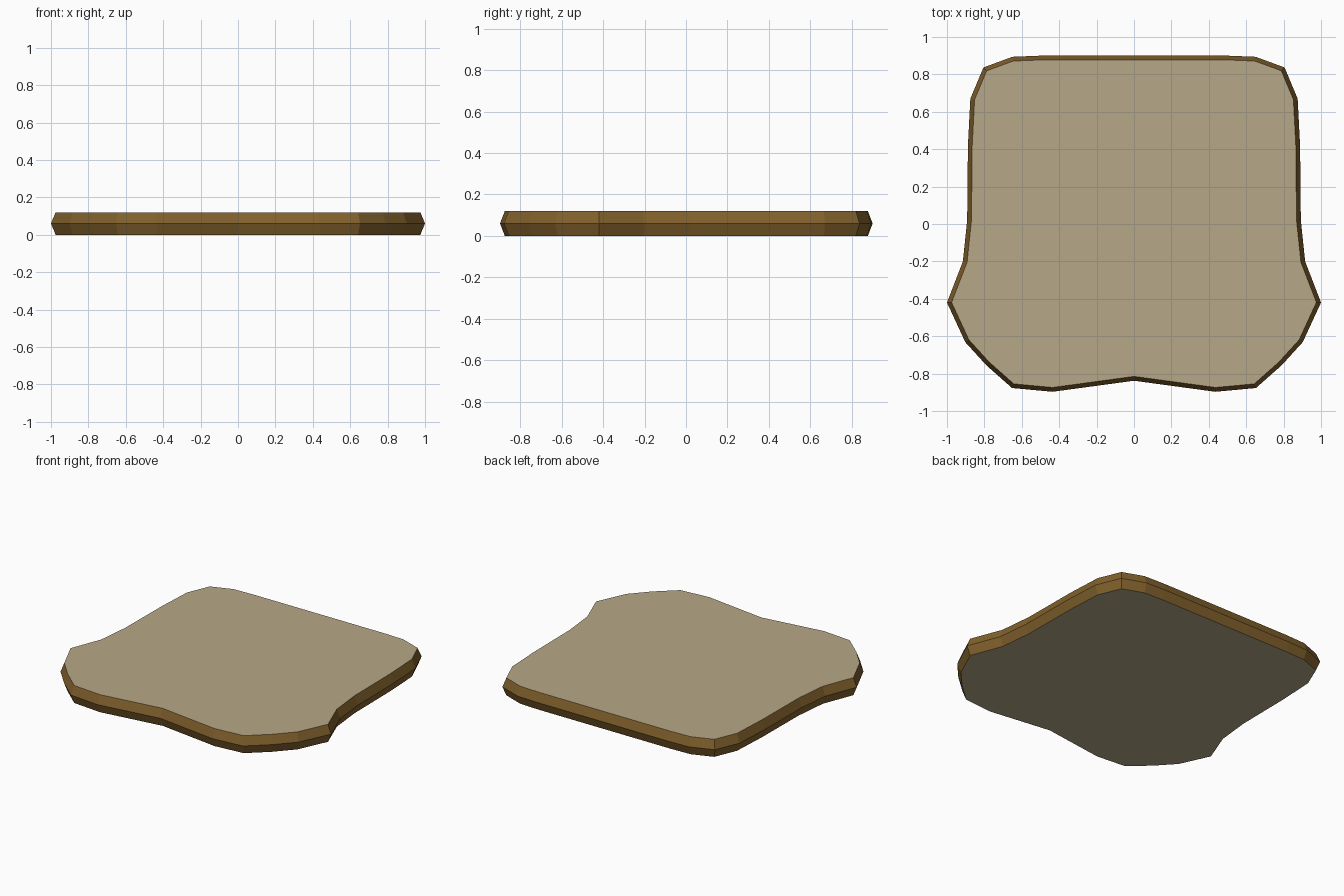
import bpy, bmesh
from mathutils import Vector

if "Cube" in bpy.data.objects:
    bpy.data.objects.remove(bpy.data.objects["Cube"])

# Right half of the widest outline, front centre to back
HALF = [(0, -0.838), (0.435, -0.897), (0.652, -0.877), (0.79, -0.755),
        (0.902, -0.632), (1.0, -0.42), (0.915, -0.2), (0.892, 0.02),
        (0.888, 0.42), (0.875, 0.67), (0.805, 0.837), (0.65, 0.894), (0.5, 0.9)]
THICK, INSET = 0.12, 0.023


def material(name, color):
    mat = bpy.data.materials.new(name)
    mat.diffuse_color = (*color, 1)
    mat.use_nodes = True
    mat.node_tree.nodes["Principled BSDF"].inputs["Base Color"].default_value = mat.diffuse_color
    return mat


def inset_outline(pts, d):
    """Offset a counter-clockwise outline inward by d with mitred corners."""
    result = []
    for i, p in enumerate(pts):
        a = (p - pts[i - 1]).normalized()
        b = (pts[(i + 1) % len(pts)] - p).normalized()
        n1, n2 = Vector((-a.y, a.x)), Vector((-b.y, b.x))
        result.append(p + (n1 + n2) * d / (1 + n1.dot(n2)))
    return result


# Full outline by mirroring
outer = [Vector(p) for p in HALF]
outer += [Vector((-x, y)) for x, y in reversed(HALF[1:])]
inner = inset_outline(outer, INSET)

# Seat panel: three stacked rings give the pointed edge
bm = bmesh.new()
rings = [[bm.verts.new((p.x, p.y, z)) for p in ring]
         for ring, z in ((inner, 0), (outer, THICK / 2), (inner, THICK))]
n = len(outer)
for low, high in zip(rings, rings[1:]):
    for i in range(n):
        j = (i + 1) % n
        bm.faces.new((low[i], low[j], high[j], high[i])).material_index = 1
bm.faces.new(rings[2])
bm.faces.new(rings[0][::-1])
bm.normal_update()

mesh = bpy.data.meshes.new("seat_panel")
bm.to_mesh(mesh)
bm.free()
mesh.materials.append(material("tan_surface", (0.47, 0.39, 0.245)))
mesh.materials.append(material("brown_edge", (0.22, 0.118, 0.025)))
bpy.context.collection.objects.link(bpy.data.objects.new("seat_panel", mesh))
